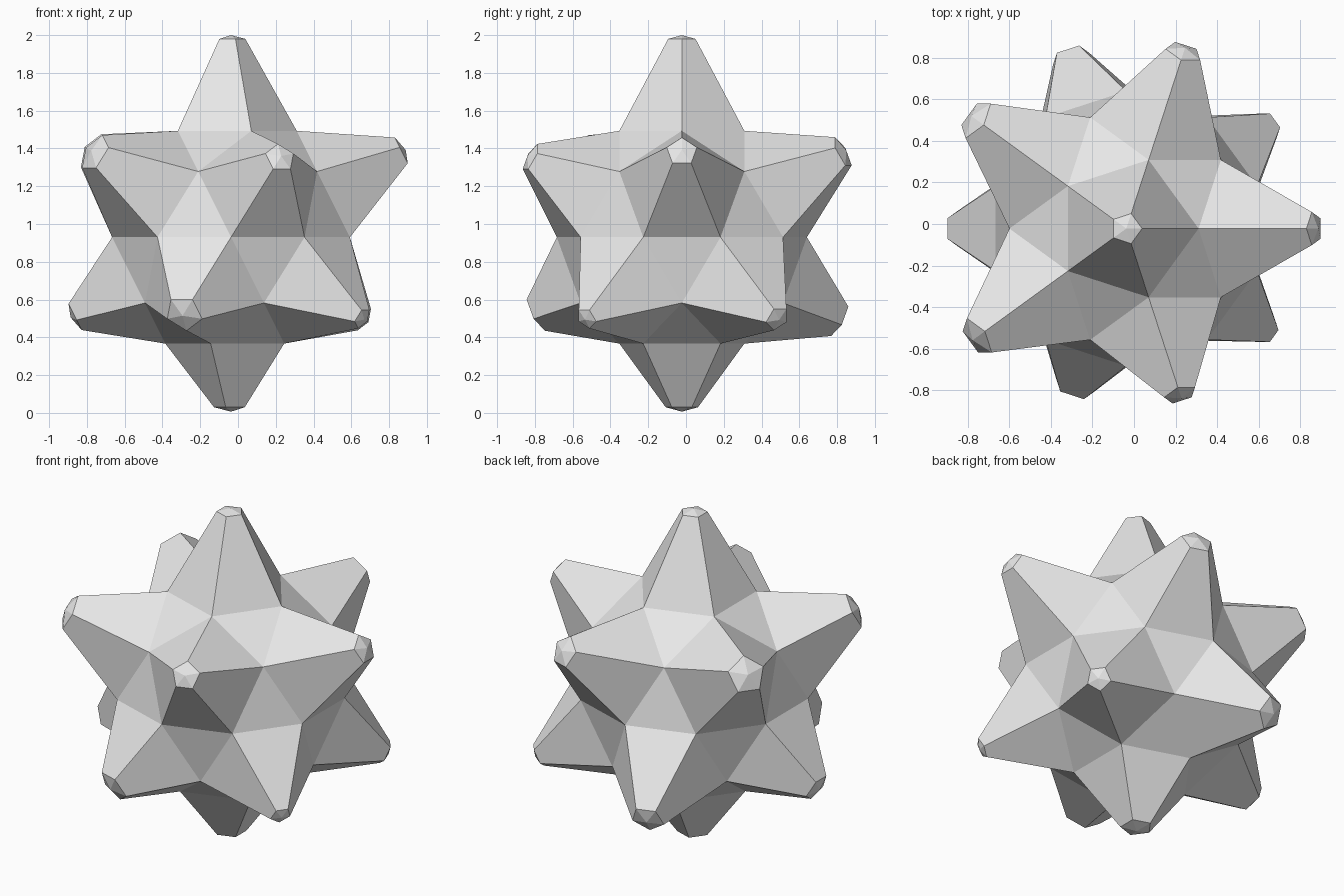
import bpy, bmesh
from math import sin, cos, radians, sqrt
from mathutils import Vector

cube = bpy.data.objects.get("Cube")
if cube:
    bpy.data.objects.remove(cube, do_unlink=True)

CENTRE = Vector((-0.037, -0.022, 0.93))
CORE_R = 0.662

# One flat grey
grey = bpy.data.materials.new("light_grey")
grey.use_nodes = True
colour = (0.8, 0.8, 0.8, 1)
grey.diffuse_color = colour
grey.node_tree.nodes["Principled BSDF"].inputs["Base Color"].default_value = colour

# Tip distance and tip radius of each spike
POLES = {1: (1.05, 0.076), -1: (0.90, 0.09)}
UPPER = [(1.012, 0.084), (1.0, 0.092), (1.003, 0.108), (0.995, 0.107), (0.94, 0.082)]
LOWER = [(0.962, 0.07), (0.977, 0.096), (0.927, 0.086), (0.903, 0.102), (0.96, 0.06)]


def ring_dir(degrees, height):
    a = radians(degrees)
    return Vector((2 * height * cos(a), 2 * height * sin(a), height)) if height > 0 else \
        Vector((-2 * height * cos(a), -2 * height * sin(a), height))


H = 1 / sqrt(5)
spikes = [(Vector((0, 0, s)), *POLES[s]) for s in (1, -1)]
spikes += [(ring_dir(72 * k, H), *UPPER[k]) for k in range(5)]
spikes += [(ring_dir(36 + 72 * k, -H), *LOWER[k]) for k in range(5)]
axes = [s[0] for s in spikes]

# Core: the midpoints of neighbouring axes are the valleys between spikes
bm = bmesh.new()
valleys = {}
for i in range(12):
    for j in range(i):
        if axes[i].dot(axes[j]) > 0.4:
            mid = (axes[i] + axes[j]).normalized()
            valleys[(j, i)] = bm.verts.new(CENTRE + mid * CORE_R)


def valley(i, j):
    return valleys[(min(i, j), max(i, j))]


# Flat triangles between three neighbouring spikes
for i in range(12):
    for j in range(i):
        for k in range(j):
            if (j, i) in valleys and (k, j) in valleys and (k, i) in valleys:
                bm.faces.new((valley(i, j), valley(j, k), valley(k, i)))

# Five-sided tapered spikes with low pointed caps
for i, (axis, dist, radius) in enumerate(spikes):
    base = [v for pair, v in valleys.items() if i in pair]
    side = axis.orthogonal().normalized()
    up = axis.cross(side)

    def turn(v):
        from_centre = v.co - CENTRE
        return Vector((from_centre.dot(side), from_centre.dot(up))).angle_signed(Vector((1, 0)))

    base.sort(key=turn)
    tip = []
    for v in base:
        out = v.co - CENTRE
        out = (out - axis * out.dot(axis)).normalized()
        tip.append(bm.verts.new(CENTRE + axis * dist + out * radius))
    apex = bm.verts.new(CENTRE + axis * (dist + 0.26 * radius))
    for n in range(5):
        m = (n + 1) % 5
        bm.faces.new((base[n], base[m], tip[m], tip[n]))
        bm.faces.new((tip[n], tip[m], apex))

bmesh.ops.recalc_face_normals(bm, faces=bm.faces)
mesh = bpy.data.meshes.new("spiked_ball")
bm.to_mesh(mesh)
bm.free()
mesh.materials.append(grey)
ball = bpy.data.objects.new("spiked_ball", mesh)
bpy.context.collection.objects.link(ball)
